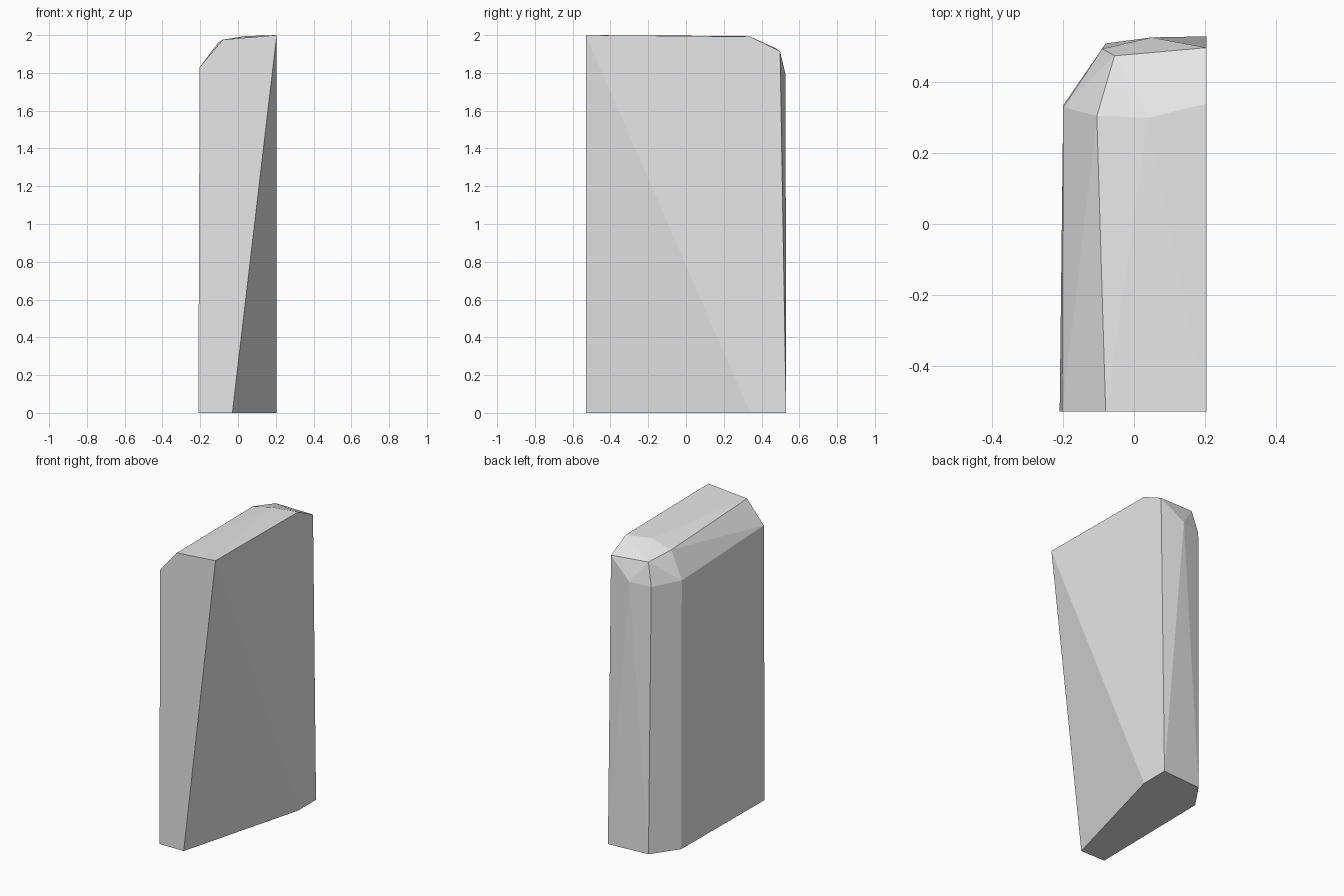
import bpy
import bmesh
import math

# Remove the default object
default_cube = bpy.data.objects.get("Cube")
if default_cube:
    bpy.data.objects.remove(default_cube, do_unlink=True)

FRONT = -0.53
SIDE = 0.205

# Plain stone colour
stone = bpy.data.materials.new("light grey stone")
stone.use_nodes = True
grey = (0.8, 0.8, 0.8, 1.0)
stone.diffuse_color = grey
stone.node_tree.nodes["Principled BSDF"].inputs["Base Color"].default_value = grey

# Footprint, narrowed at the front by the slanted cut on the side
footprint = [(-0.21, FRONT), (-0.03, FRONT), (SIDE, 0.34),
             (SIDE, 0.53), (-0.08, 0.51), (-0.2, 0.335)]
base = [(x, y, 0) for x, y in footprint]

# Shoulder points where the upright faces start to bevel
shoulder = [(-0.203, FRONT, 1.83), (-0.2, 0.33, 1.79),
            (-0.09, 0.495, 1.78), (0.05, 0.527, 1.79)]

# Bevel rim along the back and the rounded side
rim = [(-0.08, FRONT, 1.976), (-0.105, 0.305, 1.96),
       (-0.055, 0.475, 1.93), (SIDE, 0.498, 1.915)]

# Crown of the slab
crown = [(SIDE, FRONT, 2.0), (SIDE, 0.34, 1.992), (0.04, 0.3, 1.995)]


def faceted_stone(name, points, material):
    """Wrap a flat-faced convex block around its corner points."""
    bm = bmesh.new()
    for point in points:
        bm.verts.new(point)
    hull = bmesh.ops.convex_hull(bm, input=bm.verts[:])
    loose = [v for v in bm.verts if not v.link_faces]
    bmesh.ops.delete(bm, geom=loose, context="VERTS")
    # Merge the triangles of the flat sides
    bmesh.ops.dissolve_limit(bm, angle_limit=math.radians(0.3),
                             verts=bm.verts[:], edges=bm.edges[:])
    bmesh.ops.recalc_face_normals(bm, faces=bm.faces[:])
    mesh = bpy.data.meshes.new(name)
    bm.to_mesh(mesh)
    bm.free()
    mesh.materials.append(material)
    block = bpy.data.objects.new(name, mesh)
    bpy.context.collection.objects.link(block)
    return block


faceted_stone("stone_slab", base + shoulder + rim + crown, stone)
